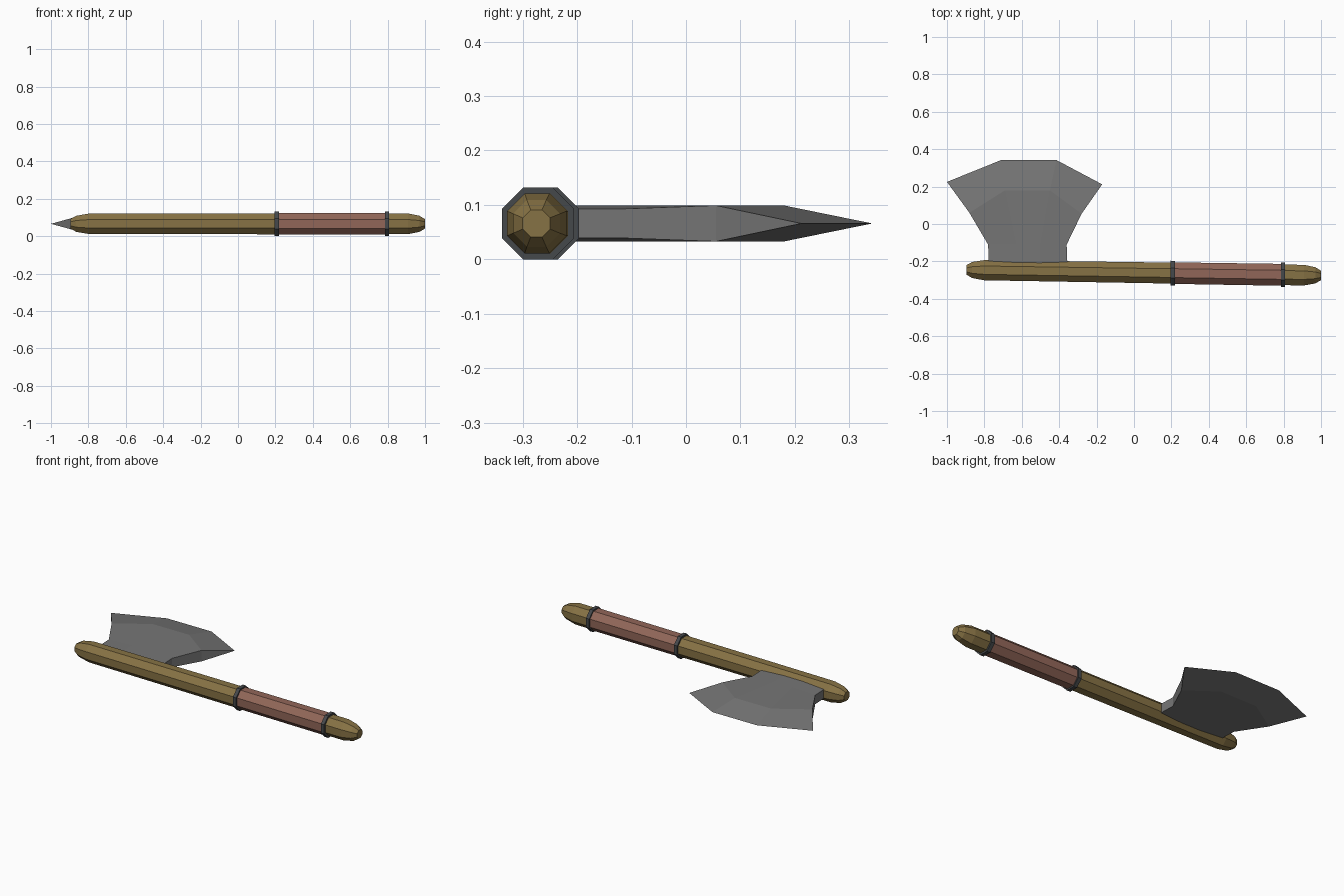
import bpy, math

if "Cube" in bpy.data.objects:
    bpy.data.objects.remove(bpy.data.objects["Cube"])

def material(name, rgb):
    m = bpy.data.materials.new(name)
    m.diffuse_color = (*rgb, 1)
    m.use_nodes = True
    m.node_tree.nodes["Principled BSDF"].inputs["Base Color"].default_value = m.diffuse_color
    return m

WOOD = material("olive wood", (0.24, 0.168, 0.058))
LEATHER = material("red brown leather", (0.283, 0.133, 0.098))
IRON = material("dark iron", (0.06, 0.065, 0.07))
STEEL = material("grey steel", (0.18, 0.18, 0.18))
Z = 0.066  # height of the mid-plane

def make(name, verts, faces, mat):
    me = bpy.data.meshes.new(name)
    me.from_pydata(verts, [], faces)
    me.materials.append(mat)
    ob = bpy.data.objects.new(name, me)
    bpy.context.collection.objects.link(ob)
    return ob

def shaft(name, stations, mat, n=8):
    """Octagonal bar through (x, apothem) stations along the slightly slanted handle axis."""
    verts, faces = [], []
    for x, ap in stations:
        r = ap / math.cos(math.pi / n)
        yc = -0.2625 - 0.0155 * (x - 0.2)
        for i in range(n):
            a = 2 * math.pi * (i + 0.5) / n
            verts.append((x, yc + r * math.cos(a), Z + r * math.sin(a)))
    for s in range(len(stations) - 1):
        for i in range(n):
            j = (i + 1) % n
            faces.append((s * n + i, s * n + j, (s + 1) * n + j, (s + 1) * n + i))
    last = (len(stations) - 1) * n
    faces.append(tuple(reversed(range(n))))
    faces.append(tuple(range(last, last + n)))
    # axis runs +x with y->z winding, so the side quads need flipping
    faces = [tuple(reversed(f)) if len(f) == 4 else f for f in faces]
    return make(name, verts, faces, mat)

# handle with rounded ends
shaft("handle", [(-0.895, 0.026), (-0.865, 0.043), (-0.80, 0.054), (0.20, 0.056),
                 (0.91, 0.055), (0.97, 0.043), (1.0, 0.025)], WOOD)
# leather grip and the two rings that hold it
shaft("grip", [(0.20, 0.0575), (0.80, 0.0585)], LEATHER)
for name, x in (("inner_ring", 0.207), ("outer_ring", 0.797)):
    shaft(name, [(x - 0.011, 0.066), (x + 0.011, 0.066)], IRON)

# blade: rows of (x, y, half thickness) from the neck out to the cutting edge
rows = [
    [(-0.775, -0.245, .027), (-0.63, -0.245, .033), (-0.50, -0.245, .033), (-0.355, -0.245, .027)],
    [(-0.780, -0.11, .027), (-0.63, -0.11, .033), (-0.50, -0.11, .033), (-0.36, -0.11, .027)],
    [(-0.88, 0.06, .033), (-0.69, 0.18, .033), (-0.45, 0.18, .033), (-0.28, 0.055, .033)],
    [(-1.0, 0.225, 0), (-0.71, 0.342, 0), (-0.415, 0.342, 0), (-0.17, 0.212, 0)],
]
top = [(x, y, Z + h) for r in rows for x, y, h in r]
bottom = [(x, y, Z - h) for r in rows[:3] for x, y, h in r]
under = lambda i: i + 16 if i < 12 else i  # the cutting edge is shared
faces = []
for r in range(3):
    for c in range(3):
        a = r * 4 + c
        q = (a, a + 1, a + 5, a + 4)
        faces += [q, tuple(under(i) for i in reversed(q))]
    for a, b in ((r * 4 + 4, r * 4), (r * 4 + 3, r * 4 + 7)):  # side walls
        f = (b, a, under(a), under(b))
        faces.append(tuple(dict.fromkeys(f)))
for c in range(3):  # back of the neck, inside the handle
    faces.append((c + 1, c, under(c), under(c + 1)))
make("blade", top + bottom, faces, STEEL)
